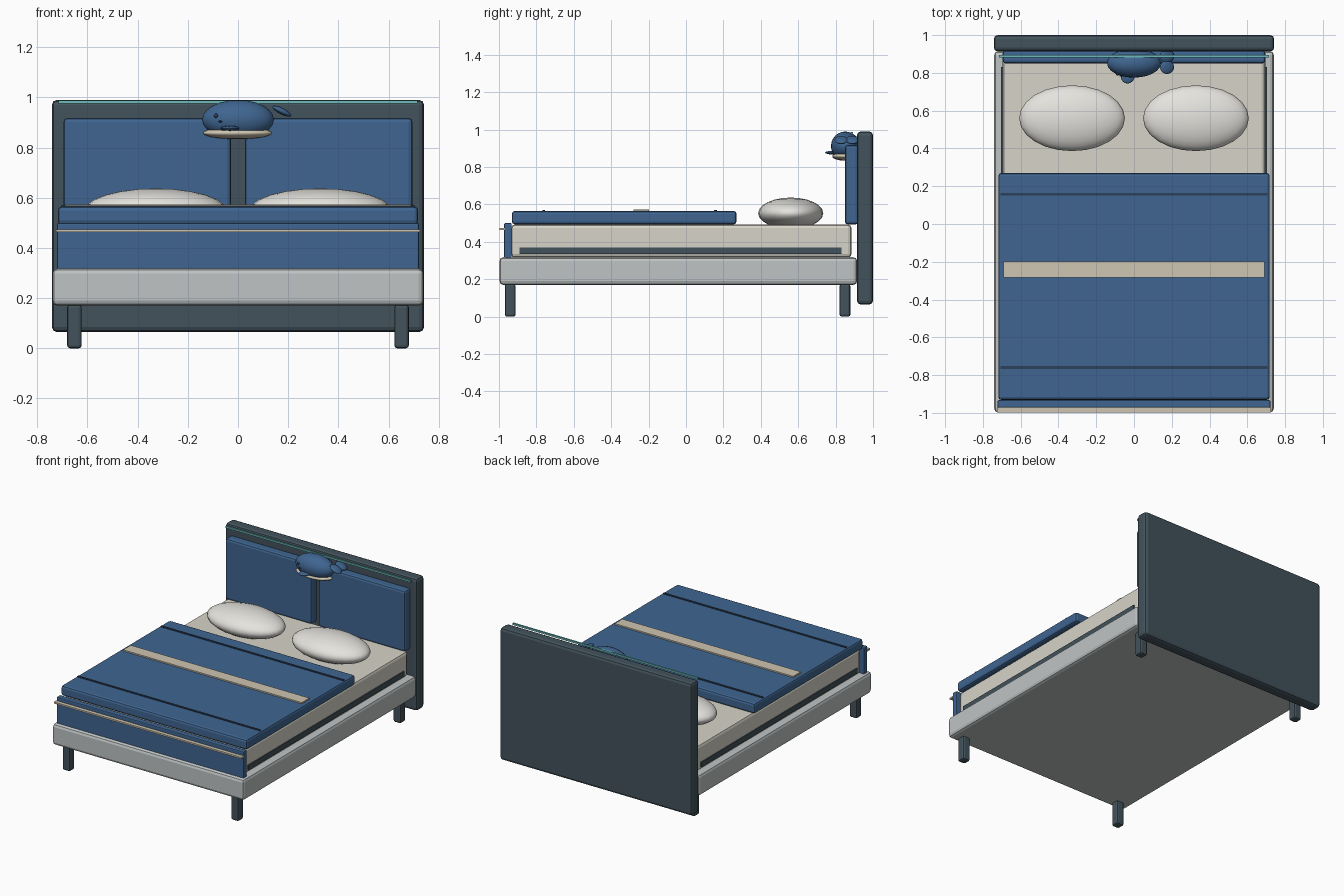
import bpy
from math import radians

if "Cube" in bpy.data.objects:
    bpy.data.objects.remove(bpy.data.objects["Cube"])


def mat(name, r, g, b):
    m = bpy.data.materials.new(name)
    m.diffuse_color = (r, g, b, 1)
    m.use_nodes = True
    m.node_tree.nodes["Principled BSDF"].inputs["Base Color"].default_value = m.diffuse_color
    return m


SLATE = mat("slate", 0.055, 0.085, 0.105)
BLUE = mat("blue", 0.05, 0.13, 0.28)
NAVY = mat("navy", 0.025, 0.05, 0.10)
IVORY = mat("ivory", 0.68, 0.66, 0.58)
CREAM = mat("cream", 0.62, 0.56, 0.44)
PALE = mat("pale", 0.52, 0.55, 0.55)
WHITE = mat("white", 0.78, 0.77, 0.73)
TEAL = mat("teal", 0.15, 0.50, 0.50)


def box(name, x, y, z, material, bevel=0.0, segments=2):
    """Box from (min, max) ranges with an optional rounded edge."""
    bpy.ops.mesh.primitive_cube_add(
        size=1, location=[(r[0] + r[1]) / 2 for r in (x, y, z)])
    o = bpy.context.object
    o.name = name
    o.scale = [r[1] - r[0] for r in (x, y, z)]
    bpy.ops.object.transform_apply(location=False, rotation=False, scale=True)
    o.data.materials.append(material)
    if bevel:
        b = o.modifiers.new("Bevel", 'BEVEL')
        b.width = bevel
        b.segments = segments
    return o


def blob(name, loc, radii, material, rot=(0, 0, 0), seg=24, rings=12):
    """Smooth ellipsoid."""
    bpy.ops.mesh.primitive_uv_sphere_add(
        segments=seg, ring_count=rings, radius=1, location=loc,
        rotation=[radians(a) for a in rot])
    o = bpy.context.object
    o.name = name
    o.scale = radii
    o.data.materials.append(material)
    bpy.ops.object.shade_smooth()
    return o


# Frame: base, headboard and legs
box("bed_base", (-0.74, 0.74), (-0.997, 0.915), (0.17, 0.318), PALE, 0.02)
box("headboard", (-0.742, 0.742), (0.914, 1.0), (0.065, 0.99), SLATE, 0.02)
box("headboard_trim", (-0.715, 0.715), (0.882, 0.894), (0.975, 0.987), TEAL)
for sx, side in ((-1, "left"), (1, "right")):
    for y, end in ((-0.94, "front"), (0.85, "back")):
        cx = sx * 0.652
        box(f"{end}_leg_{side}", (cx - 0.029, cx + 0.029),
            (y - 0.029, y + 0.029), (0, 0.175), SLATE, 0.012)

    # Upholstered headboard panel
    xs = sorted((sx * 0.028, sx * 0.695))
    box(f"headboard_panel_{side}", xs, (0.85, 0.92), (0.493, 0.918), BLUE, 0.015)

    # Mattress side band
    xs = sorted((sx * 0.68, sx * 0.703))
    box(f"mattress_band_{side}", xs, (-0.89, 0.832), (0.336, 0.37), SLATE)

    # Pillow
    blob(f"pillow_{side}", (sx * 0.328, 0.56, 0.553), (0.28, 0.174, 0.084), WHITE)

# Mattress
box("mattress", (-0.695, 0.695), (-0.935, 0.885), (0.315, 0.493), IVORY, 0.02)

# Duvet with front drop, piping, stripe and seams
box("duvet", (-0.718, 0.718), (-0.931, 0.27), (0.494, 0.565), BLUE, 0.015)
box("duvet_drop", (-0.722, 0.722), (-0.972, -0.932), (0.312, 0.5), BLUE, 0.006)
box("drop_piping", (-0.725, 0.725), (-0.998, -0.968), (0.463, 0.474), CREAM)
box("duvet_stripe", (-0.69, 0.69), (-0.282, -0.198), (0.56, 0.574), CREAM)
for i, y in enumerate((-0.76, 0.158)):
    box(f"duvet_seam_{i + 1}", (-0.706, 0.706), (y - 0.007, y + 0.007),
        (0.56, 0.57), NAVY)

# Whale ornament
blob("whale_body", (0, 0.852, 0.912), (0.143, 0.077, 0.078), BLUE)
blob("whale_belly", (-0.002, 0.85, 0.858), (0.137, 0.068, 0.024), CREAM)
blob("whale_fin", (-0.032, 0.785, 0.877), (0.037, 0.042, 0.01), BLUE,
     rot=(0, 0, -20), seg=16, rings=8)
for i, y in enumerate((0.83, 0.89)):
    blob(f"whale_fluke_{i + 1}", (0.175, y, 0.945), (0.042, 0.036, 0.013), BLUE,
         rot=(0, 27, 0), seg=16, rings=8)
blob("whale_eye", (-0.088, 0.795, 0.927), (0.009, 0.009, 0.009), NAVY, seg=12, rings=6)
blob("whale_mouth", (-0.07, 0.785, 0.904), (0.008, 0.005, 0.004), NAVY, seg=12, rings=6)
